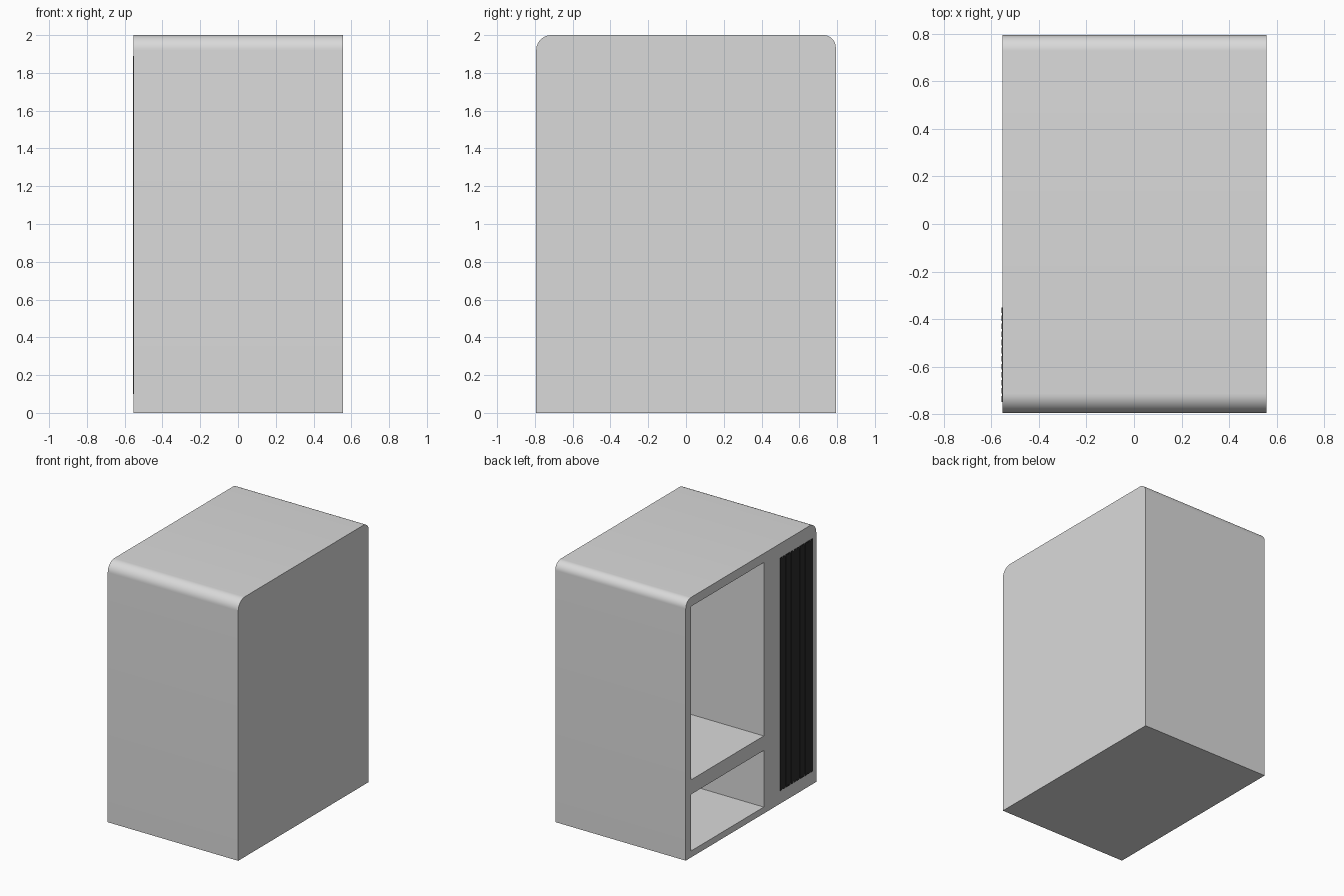
import bpy, bmesh, math

cube = bpy.data.objects.get("Cube")
if cube:
    bpy.data.objects.remove(cube, do_unlink=True)

X0, X1 = -0.553, 0.557      # open side, closed side
HALF_Y, HEIGHT = 0.793, 2.0


def material(name, value, rough):
    m = bpy.data.materials.new(name)
    m.use_nodes = True
    m.diffuse_color = (value, value, value, 1)
    node = m.node_tree.nodes["Principled BSDF"]
    node.inputs["Base Color"].default_value = m.diffuse_color
    node.inputs["Roughness"].default_value = rough
    return m


light_grey = material("light grey", 0.7, 0.5)
black = material("black", 0.025, 0.5)


def add_object(name, bm, mat):
    bmesh.ops.recalc_face_normals(bm, faces=bm.faces)
    mesh = bpy.data.meshes.new(name)
    bm.to_mesh(mesh)
    bm.free()
    mesh.materials.append(mat)
    obj = bpy.data.objects.new(name, mesh)
    bpy.context.collection.objects.link(obj)
    return obj


def add_box(bm, x, y, z):
    verts = bmesh.ops.create_cube(bm, size=1)["verts"]
    for v in verts:
        for axis, (a, b) in enumerate((x, y, z)):
            v.co[axis] = b if v.co[axis] > 0 else a


def corner(y, radius, start, steps=12):
    # Quarter arc for a rounded top corner
    for i in range(steps + 1):
        a = math.radians(start + 90 * i / steps)
        yield y + radius * math.cos(a), HEIGHT - radius + radius * math.sin(a)


# Cabinet body: side profile with rounded top corners, pushed across the width
R_FRONT, R_BACK = 0.08, 0.065
profile = [(-HALF_Y, 0), (HALF_Y, 0)]
profile += corner(HALF_Y - R_BACK, R_BACK, 0)
profile += corner(-HALF_Y + R_FRONT, R_FRONT, 90)
bm = bmesh.new()
face = bm.faces.new([bm.verts.new((X0, y, z)) for y, z in profile])
extruded = bmesh.ops.extrude_face_region(bm, geom=[face])["geom"]
moved = [g for g in extruded if isinstance(g, bmesh.types.BMVert)]
bmesh.ops.translate(bm, verts=moved, vec=(X1 - X0, 0, 0))
body = add_object("cabinet_body", bm, light_grey)

# Two open compartments cut in from the side
bm = bmesh.new()
for z_range in ((0.05, 0.485), (0.597, 1.93)):
    add_box(bm, (X0 - 0.1, X1 - 0.06), (-0.155, 0.732), z_range)
cutter = add_object("compartment_cutter", bm, light_grey)
cutter.hide_render = True
mod = body.modifiers.new("compartments", 'BOOLEAN')
mod.operation = 'DIFFERENCE'
mod.solver = 'EXACT'
mod.object = cutter
bpy.ops.object.select_all(action='DESELECT')
bpy.context.view_layer.objects.active = body
body.select_set(True)
bpy.ops.object.modifier_apply(modifier=mod.name)
bpy.data.objects.remove(cutter, do_unlink=True)
bpy.ops.object.shade_smooth_by_angle(angle=math.radians(30))

# Tall vent panel with fine vertical slats
Y0, Y1, SLATS = -0.747, -0.35, 12
bm = bmesh.new()
add_box(bm, (X0 - 0.002, X0 + 0.002), (Y0, Y1), (0.11, 1.88))
pitch = (Y1 - Y0) / (SLATS - 0.3)
for i in range(SLATS):
    y = Y0 + i * pitch
    add_box(bm, (X0 - 0.004, X0 + 0.001), (y, y + 0.7 * pitch), (0.1, 1.89))
add_object("vent_panel", bm, black)
